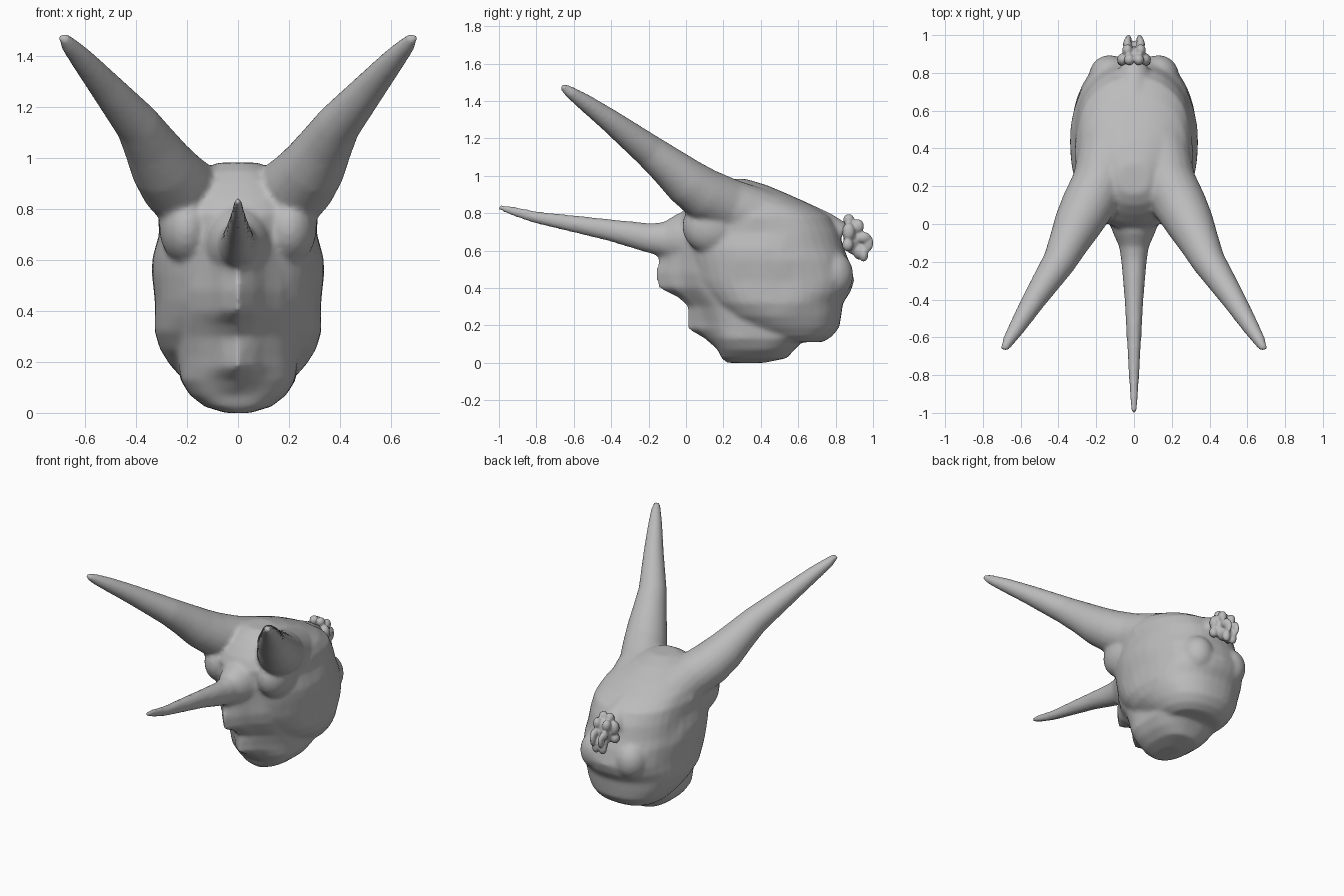
import bpy, bmesh, math
from mathutils import Vector, noise

grey = bpy.data.materials.new("grey hide")
grey.diffuse_color = (0.5, 0.5, 0.5, 1)


def skin(bm, rings):
    """Bridge closed rings of points and cap both ends."""
    vs = [[bm.verts.new(p) for p in r] for r in rings]
    n = len(vs[0])
    for a, b in zip(vs, vs[1:]):
        for i in range(n):
            j = (i + 1) % n
            bm.faces.new((a[i], a[j], b[j], b[i]))
    bm.faces.new(vs[0][::-1])
    bm.faces.new(vs[-1])


def slices(bm, rows, power=2.4, n=40, lump=0.0):
    """Stack of rounded slices: z, half width, front y, back y, ridge on the front."""
    rings = []
    for z, w, yf, yb, ridge in rows:
        ring = []
        for i in range(n):
            t = 2 * math.pi * i / n
            c, s = math.cos(t), math.sin(t)
            x = w * math.copysign(abs(c) ** (2 / power), c)
            y = (yf + yb) / 2 + (yb - yf) / 2 * math.copysign(abs(s) ** (2 / power), s)
            k = 1 + lump * noise.noise(Vector((abs(x) * 7, y * 7, z * 9)))
            if s < 0:
                y -= ridge * math.exp(-(x / 0.08) ** 2)
            ring.append((x * k, y, z))
        rings.append(ring)
    skin(bm, rings)


def horn(bm, path, side=1, flat=1.0, n=20):
    """Tapered round tube along points given as x, y, z, radius."""
    pts = [Vector((p[0] * side, p[1], p[2])) for p in path]
    rings = []
    for i, p in enumerate(pts):
        d = (pts[min(i + 1, len(pts) - 1)] - pts[max(i - 1, 0)]).normalized()
        u = d.cross(Vector((0, 0, 1))).normalized()
        v = u.cross(d)
        r = path[i][3]
        rings.append([p + u * (flat * r * math.cos(2 * math.pi * k / n))
                      + v * (r * math.sin(2 * math.pi * k / n)) for k in range(n)])
    skin(bm, rings)


def blob(bm, pos, size):
    made = bmesh.ops.create_icosphere(bm, subdivisions=3, radius=1)["verts"]
    for v in made:
        v.co = Vector(pos) + Vector(a * b for a, b in zip(v.co, size))


def finish(name, bm, voxel, smooth):
    """Fuse the overlapping volumes into one smooth surface."""
    bmesh.ops.recalc_face_normals(bm, faces=bm.faces)
    me = bpy.data.meshes.new(name)
    bm.to_mesh(me)
    bm.free()
    ob = bpy.data.objects.new(name, me)
    bpy.context.collection.objects.link(ob)
    me.materials.append(grey)
    r = ob.modifiers.new("fuse", 'REMESH')
    r.mode, r.voxel_size, r.use_smooth_shade = 'VOXEL', voxel, True
    s = ob.modifiers.new("soften", 'SMOOTH')
    s.factor, s.iterations = 0.5, smooth
    return ob


head = bmesh.new()
# skull and cheeks
slices(head, [
    (0.11, 0.17, 0.46, 0.73, 0), (0.14, 0.22, 0.36, 0.78, 0), (0.19, 0.265, 0.27, 0.82, 0),
    (0.25, 0.305, 0.18, 0.83, 0), (0.32, 0.33, 0.11, 0.84, 0), (0.38, 0.33, 0.06, 0.88, 0),
    (0.44, 0.328, 0.02, 0.90, 0), (0.55, 0.335, 0.0, 0.87, 0), (0.61, 0.33, -0.01, 0.845, 0),
    (0.70, 0.314, -0.02, 0.82, 0), (0.78, 0.31, -0.03, 0.775, 0), (0.84, 0.285, 0.0, 0.68, 0),
    (0.90, 0.23, 0.05, 0.55, 0), (0.95, 0.15, 0.10, 0.43, 0), (0.983, 0.08, 0.16, 0.32, 0),
], power=2.3, lump=0.03)
# muzzle and lower jaw
slices(head, [
    (0.0, 0.05, 0.22, 0.42, 0), (0.025, 0.13, 0.19, 0.54, 0), (0.07, 0.19, 0.17, 0.58, 0),
    (0.13, 0.23, 0.14, 0.64, 0.04), (0.18, 0.235, 0.12, 0.68, 0.11), (0.22, 0.24, 0.11, 0.70, 0.10),
    (0.30, 0.245, 0.08, 0.70, 0.07), (0.35, 0.245, 0.045, 0.70, 0.09), (0.40, 0.245, 0.01, 0.70, 0.16),
    (0.48, 0.25, -0.01, 0.70, 0.155), (0.54, 0.25, -0.01, 0.70, 0.14), (0.60, 0.255, -0.01, 0.70, 0.15),
    (0.72, 0.265, -0.015, 0.70, 0.08), (0.79, 0.265, -0.02, 0.68, 0.0), (0.83, 0.24, 0.0, 0.62, 0.0),
], power=2.7, lump=0.03)
# spine ridge running back to the neck
horn(head, [(0, 0.40, 0.84, 0.09), (0, 0.58, 0.79, 0.09), (0, 0.74, 0.715, 0.09), (0, 0.83, 0.67, 0.08)])
# nose horn
horn(head, [
    (0, 0.06, 0.66, 0.18), (0, -0.05, 0.665, 0.13), (0, -0.12, 0.66, 0.093), (0, -0.2, 0.668, 0.079),
    (0, -0.4, 0.708, 0.059), (0, -0.6, 0.743, 0.046), (0, -0.8, 0.777, 0.033),
    (0, -0.94, 0.815, 0.024), (0, -1.003, 0.834, 0.014),
], flat=0.85)
for side in (1, -1):
    # brow horns
    horn(head, [
        (0.13, 0.42, 0.76, 0.16), (0.18, 0.22, 0.84, 0.148), (0.25, 0.09, 0.905, 0.14),
        (0.298, 0.0, 0.97, 0.127), (0.347, -0.1, 1.055, 0.106), (0.396, -0.2, 1.135, 0.089),
        (0.528, -0.4, 1.29, 0.063), (0.615, -0.54, 1.392, 0.046), (0.665, -0.62, 1.447, 0.033),
        (0.69, -0.665, 1.479, 0.019),
    ], side)
    # brow below each horn, blending it into the face
    blob(head, (0.2 * side, 0.14, 0.73), (0.11, 0.16, 0.15))
    # low back corners of the skull
    blob(head, (0.13 * side, 0.78, 0.47), (0.11, 0.115, 0.13))
finish("horned_head", head, 0.013, 7)

# neck bone stump
bone = bmesh.new()
blob(bone, (0, 0.89, 0.67), (0.055, 0.05, 0.09))
blob(bone, (0, 0.93, 0.60), (0.045, 0.04, 0.05))
for side in (1, -1):
    for pos, size in [
        ((0.055, 0.87, 0.70), (0.035, 0.035, 0.05)), ((0.06, 0.865, 0.63), (0.03, 0.03, 0.035)),
        ((0.025, 0.87, 0.765), (0.028, 0.03, 0.03)), ((0.035, 0.92, 0.73), (0.028, 0.032, 0.038)),
        ((0.035, 0.95, 0.67), (0.023, 0.038, 0.03)), ((0.03, 0.975, 0.64), (0.017, 0.027, 0.045)),
        ((0.025, 0.95, 0.58), (0.027, 0.025, 0.04)),
    ]:
        blob(bone, (pos[0] * side, pos[1], pos[2]), size)
finish("neck_bone", bone, 0.007, 3)
